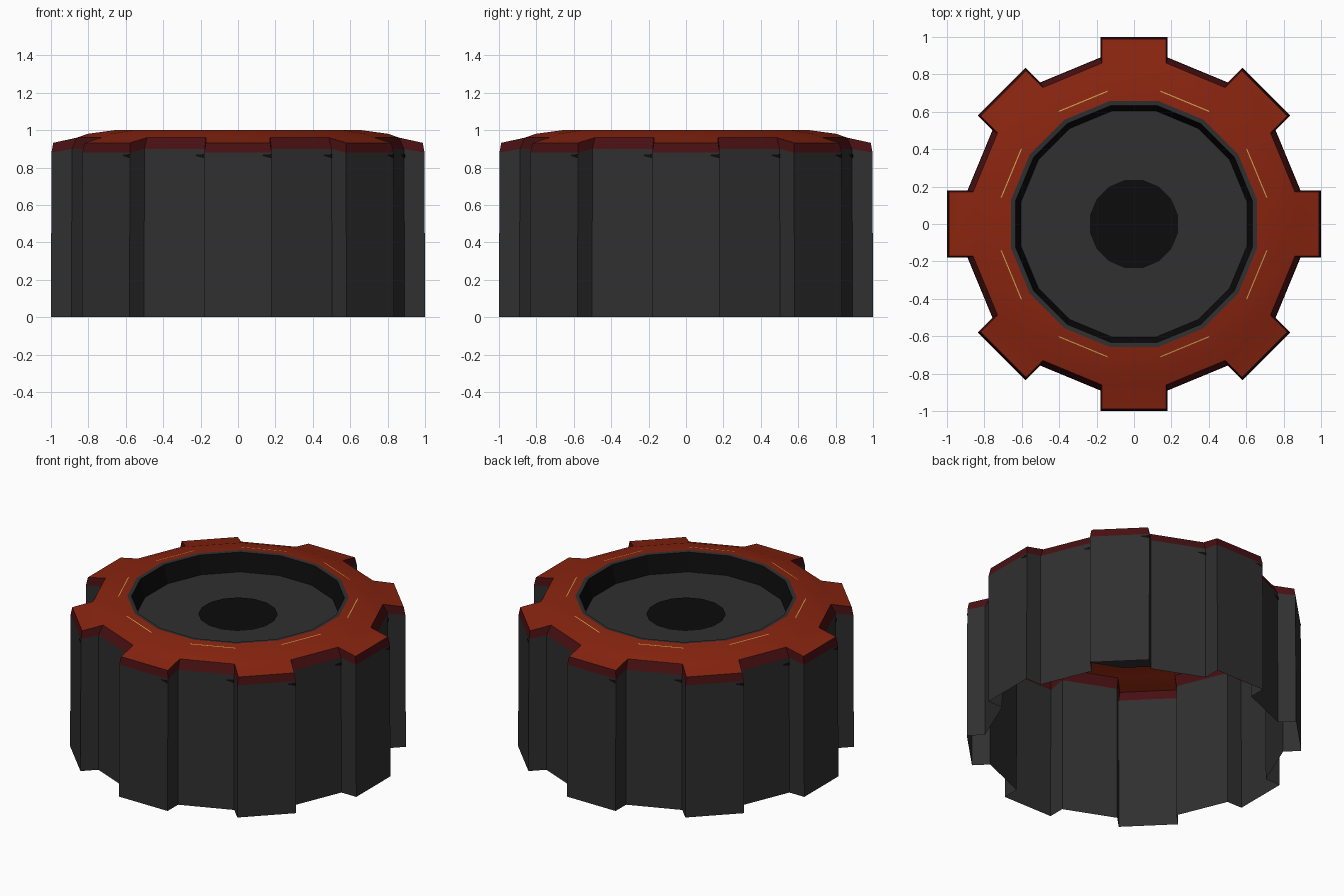
import bpy, bmesh
from math import cos, sin, pi, radians

cube = bpy.data.objects.get("Cube")
if cube:
    bpy.data.objects.remove(cube, do_unlink=True)

TEETH = 8
HALF = 0.18  # half width of a tooth


def material(name, rgb):
    m = bpy.data.materials.new(name)
    m.use_nodes = True
    m.diffuse_color = (*rgb, 1)
    bsdf = m.node_tree.nodes["Principled BSDF"]
    bsdf.inputs["Base Color"].default_value = (*rgb, 1)
    bsdf.inputs["Roughness"].default_value = 0.8
    return m


grey = material("dark grey", (0.029, 0.029, 0.029))
black = material("black", (0.0035, 0.0035, 0.0035))
red = material("rust red", (0.25, 0.018, 0.005))
maroon = material("dark maroon", (0.065, 0.005, 0.006))
gold = material("gold", (0.55, 0.35, 0.07))


def turned(r, t, z, k):
    """Point at distance r along tooth k and t across it."""
    a = 2 * pi * k / TEETH
    return (r * cos(a) - t * sin(a), r * sin(a) + t * cos(a), z)


def gear(tip, tip_z, valley, valley_z, half=HALF):
    """Closed gear outline, four points per tooth."""
    local = [(valley, -half, valley_z), (tip, -half, tip_z),
             (tip, half, tip_z), (valley, half, valley_z)]
    return [turned(*p, k) for k in range(TEETH) for p in local]


def polygon(r, z, n=16):
    return [(r * cos((2 * i - 1) * pi / n), r * sin((2 * i - 1) * pi / n), z)
            for i in range(n)]


def build(name, mat, faces, smooth=True):
    """Make a mesh object from lists of corner points, welding shared ones."""
    bm = bmesh.new()
    for f in faces:
        bm.faces.new([bm.verts.new(p) for p in f])
    bmesh.ops.remove_doubles(bm, verts=bm.verts, dist=0.0005)
    mesh = bpy.data.meshes.new(name)
    bm.to_mesh(mesh)
    bm.free()
    mesh.materials.append(mat)
    ob = bpy.data.objects.new(name, mesh)
    bpy.context.collection.objects.link(ob)
    if smooth:
        bpy.ops.object.select_all(action="DESELECT")
        ob.select_set(True)
        bpy.context.view_layer.objects.active = ob
        bpy.ops.object.shade_smooth_by_angle(angle=radians(20))
    return ob


def loft(*rings):
    """Quads between successive rings, ordered from outside to inside."""
    return [(a[i - 1], a[i], b[i], b[i - 1])
            for a, b in zip(rings, rings[1:]) for i in range(len(a))]


# Toothed outer shell, open underneath
foot = gear(1.0, 0, 0.89, 0)
shoulder = gear(0.997, 0.88, 0.888, 0.9)
crown = gear(0.988, 0.932, 0.86, 0.96, 0.172)
build("gear_wall", grey, loft(foot, shoulder))
build("gear_bevel", maroon, loft(shoulder, crown))

# Red top: one panel per tooth and the sloping ring they join
tooth_panels = [crown[i:i + 4] for i in range(0, len(crown), 4)]
root = [p for panel in tooth_panels for p in (panel[0], panel[3])]
build("gear_top", red, tooth_panels + loft(root, polygon(0.82, 0.98), polygon(0.67, 1.0)))

# Recessed centre
build("well_rim", grey, loft(polygon(0.67, 1.0), polygon(0.645, 0.998)))
build("well_wall", black, loft(polygon(0.645, 0.998), polygon(0.615, 0.88)))
build("well_floor", grey, [polygon(0.615, 0.88)])
build("centre_spot", black, [polygon(0.24, 0.884)])

# Thin gold lines on the facets between teeth
outer, inner = polygon(0.727, 0.9945), polygon(0.721, 0.9955)
build("gold_lines", gold, loft(outer, inner)[::2], smooth=False)

# Small dark notches under the bevel on each tooth and valley
notches = []
for k in range(TEETH):
    for (r0, t0), (r1, t1) in (((1.0, 0.13), (1.0, 0.178)),
                               ((0.874, -0.227), (0.893, -0.181))):
        notches.append([turned(r0, t0, 0.862, k), turned(r1, t1, 0.85, k),
                        turned(r1, t1, 0.872, k), turned(r0, t0, 0.868, k)])
build("notches", black, notches, smooth=False)
